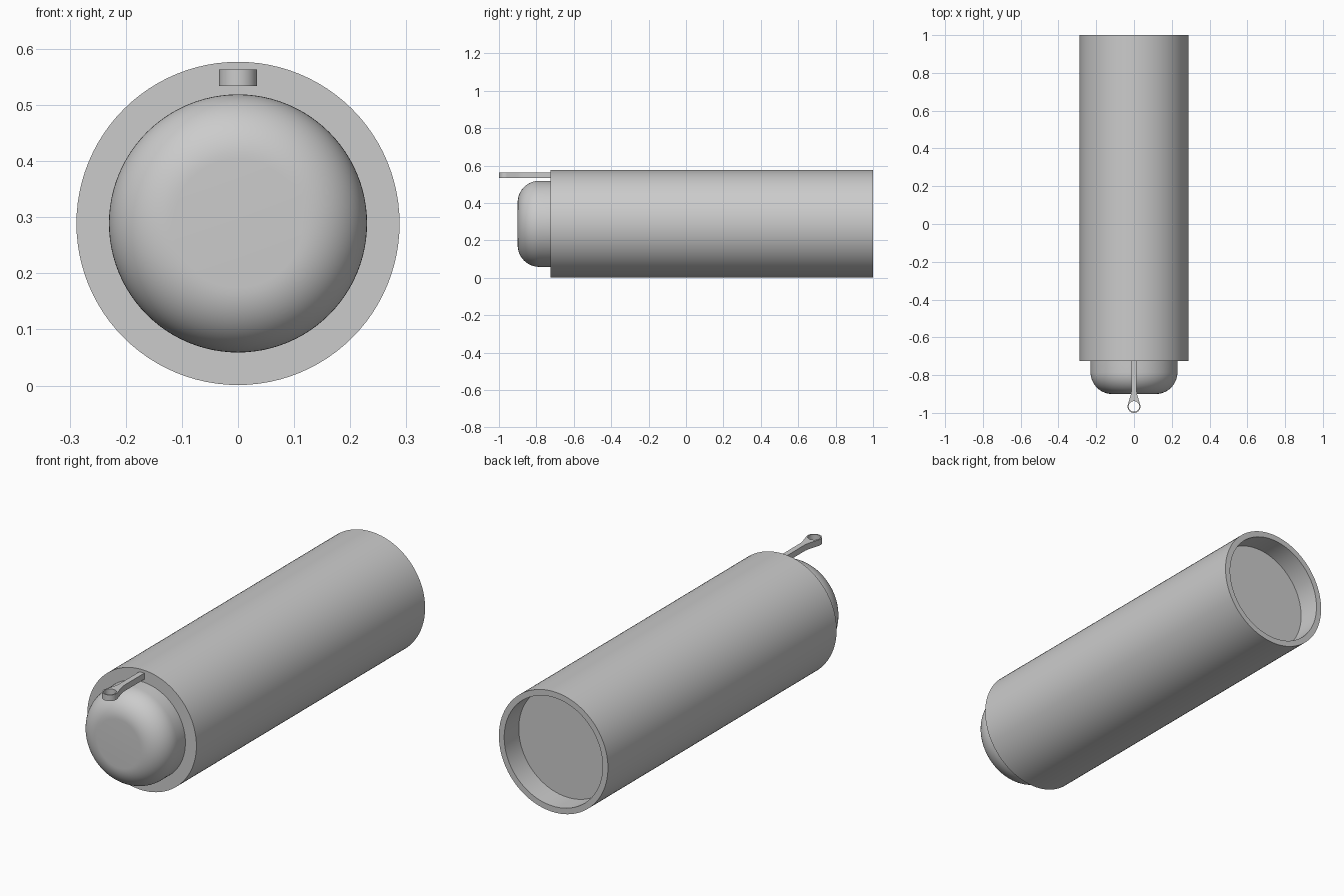
import bpy
import bmesh
from math import sin, cos, pi, radians
from mathutils import Matrix, Vector

if "Cube" in bpy.data.objects:
    bpy.data.objects.remove(bpy.data.objects["Cube"], do_unlink=True)

AXIS_Z = 0.289
SHELL_FRONT = -0.725

grey = bpy.data.materials.new("plain grey")
grey.use_nodes = True
grey.diffuse_color = (0.6, 0.6, 0.6, 1)
grey.node_tree.nodes["Principled BSDF"].inputs["Base Color"].default_value = (0.6, 0.6, 0.6, 1)


def finish(name, bm):
    bmesh.ops.remove_doubles(bm, verts=bm.verts, dist=1e-5)
    bmesh.ops.recalc_face_normals(bm, faces=bm.faces)
    mesh = bpy.data.meshes.new(name)
    bm.to_mesh(mesh)
    bm.free()
    mesh.materials.append(grey)
    obj = bpy.data.objects.new(name, mesh)
    bpy.context.collection.objects.link(obj)
    bpy.ops.object.select_all(action='DESELECT')
    obj.select_set(True)
    bpy.context.view_layer.objects.active = obj
    bpy.ops.object.shade_smooth_by_angle(angle=radians(30))
    return obj


def lathe(name, profile, steps=96):
    """Spin (radius, y) points around the long axis; the ends are capped."""
    bm = bmesh.new()
    rings = []
    for r, y in profile:
        rings.append([bm.verts.new((r * cos(2 * pi * i / steps), y,
                                    AXIS_Z + r * sin(2 * pi * i / steps)))
                      for i in range(steps)])
    for a, b in zip(rings, rings[1:]):
        for i in range(steps):
            j = (i + 1) % steps
            bm.faces.new((a[i], a[j], b[j], b[i]))
    bm.faces.new(rings[0])
    bm.faces.new(rings[-1])
    return finish(name, bm)


# Long cylindrical shell with a recessed rear end
lathe("shell", [(0.288, SHELL_FRONT), (0.288, 1.0), (0.26, 1.0), (0.26, 0.89)])

# Rounded nose
fillet = 0.115
nose = [(0.23, SHELL_FRONT)]
for k in range(17):
    t = pi / 2 * k / 16
    nose.append((0.23 - fillet * (1 - cos(t)), -0.9 + fillet * (1 - sin(t))))
lathe("nose", nose)

# Pull tab: narrow arm flaring into a ring with a through hole
ring_y, outer, hole = -0.966, 0.034, 0.028
z_low, z_high = 0.534, 0.563
half = [(0.013, SHELL_FRONT), (0.013, -0.88), (0.016, -0.9)]
for k in range(21):
    t = radians(15 - 105 * k / 20)
    half.append((outer * cos(t), ring_y + outer * sin(t)))
outline = half + [(-x, y) for x, y in reversed(half[:-1])]
inner = [(hole * cos(2 * pi * i / 40), ring_y + hole * sin(2 * pi * i / 40))
         for i in range(40)]
bm = bmesh.new()
edges = []
for loop in (outline, inner):
    verts = [bm.verts.new((x, y, z_low)) for x, y in loop]
    edges += [bm.edges.new((v, verts[(i + 1) % len(verts)])) for i, v in enumerate(verts)]
bmesh.ops.triangle_fill(bm, edges=edges, use_beauty=True, normal=Vector((0, 0, 1)))
top = bmesh.ops.extrude_face_region(bm, geom=bm.faces[:], use_keep_orig=True)
bmesh.ops.translate(bm, vec=(0, 0, z_high - z_low),
                    verts=[g for g in top["geom"] if isinstance(g, bmesh.types.BMVert)])
finish("pull_tab", bm)
